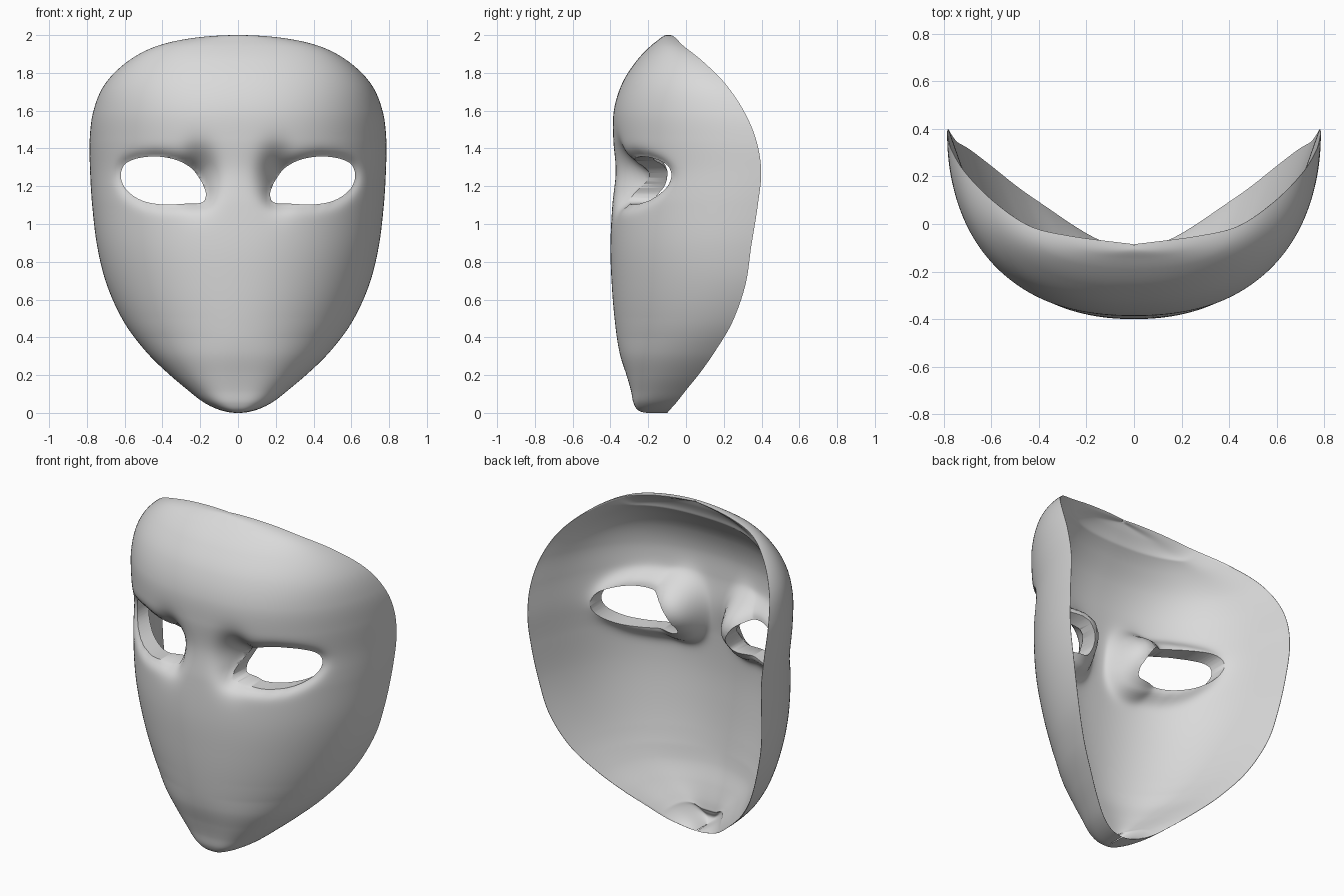
import bpy, bmesh, math
from mathutils import Vector

if "Cube" in bpy.data.objects:
    bpy.data.objects.remove(bpy.data.objects["Cube"])

# Rows of the mask: height, half width, front y, rim y
KEYS = [(0, .003, -.20, -.10), (.012, .085, -.25, -.09), (.05, .172, -.277, -.055), (.12, .265, -.292, 0),
        (.2, .36, -.315, .065), (.32, .483, -.352, .15), (.48, .603, -.376, .245), (.68, .695, -.393, .315),
        (.88, .745, -.40, .345), (1.1, .772, -.39, .38), (1.28, .783, -.373, .398), (1.45, .785, -.385, .37),
        (1.6, .765, -.382, .305), (1.74, .705, -.34, .21), (1.86, .585, -.265, .09),
        (1.94, .435, -.19, -.01), (1.98, .27, -.14, -.05), (2.0, .003, -.10, -.085)]
# Eye opening seen from the front (x, z)
EYE = [(.17, 1.15), (.193, 1.113), (.29, 1.107), (.40, 1.103), (.51, 1.125), (.59, 1.18), (.62, 1.25),
       (.60, 1.315), (.53, 1.348), (.43, 1.357), (.33, 1.34), (.25, 1.298), (.203, 1.24), (.178, 1.19)]
ROWS, COLS = 230, 130


def catmull(p0, p1, p2, p3, t):
    return tuple(.5 * (2 * b + (c - a) * t + (2 * a - 5 * b + 4 * c - d) * t * t
                       + (3 * b - a - 3 * c + d) * t ** 3) for a, b, c, d in zip(p0, p1, p2, p3))


ANG = [math.acos(1 - k[0]) for k in KEYS]


def row(a):
    """Half width, front y and rim y at row angle a (cubic Hermite)."""
    i = max(j for j in range(len(ANG) - 1) if ANG[j] <= a + 1e-9)
    h = ANG[i + 1] - ANG[i]
    t = (a - ANG[i]) / h

    def slope(j, c):
        lo, hi = max(j - 1, 0), min(j + 1, len(ANG) - 1)
        return (KEYS[hi][c] - KEYS[lo][c]) / (ANG[hi] - ANG[lo])
    return [(2 * t**3 - 3 * t * t + 1) * KEYS[i][c] + (t**3 - 2 * t * t + t) * h * slope(i, c)
            + (3 * t * t - 2 * t**3) * KEYS[i + 1][c] + (t**3 - t * t) * h * slope(i + 1, c)
            for c in (1, 2, 3)]


n = len(EYE)
eye = [catmull(EYE[i - 1], EYE[i], EYE[(i + 1) % n], EYE[(i + 2) % n], k / 6)
       for i in range(n) for k in range(6)]


def inside(x, z):
    hit = False
    for (x1, z1), (x2, z2) in zip(eye, eye[1:] + eye[:1]):
        if (z1 > z) != (z2 > z) and x < x1 + (z - z1) * (x2 - x1) / (z2 - z1):
            hit = not hit
    return hit


def eye_gap(x, z):
    """Distance to the eye opening, 0 inside it."""
    x = abs(x)
    if not (0 < x < .76 and .94 < z < 1.52):
        return 1
    return 0 if inside(x, z) else min(math.hypot(x - p, z - q) for p, q in eye)


def socket(x, z):
    """How far the face is pressed back at the inner eye corners and brow."""
    x = abs(x)
    g = .12 * math.exp(-((x - .21) / .085) ** 2 - ((z - 1.25) / .13) ** 2)
    return g + .02 * math.exp(-((x - .36) / .2) ** 2 - ((z - 1.25) / .13) ** 2)


# Outer face, before the eyelids are rolled in
grid, info = [], []
for i in range(ROWS + 1):
    a = math.pi * i / ROWS
    z = 1 - math.cos(a)
    w, yf, yb = row(a)
    p = 2.05 + .3 * min(1, max(0, (z - .5) / .7)) + 1.1 * max(0, 1 - z / .4) ** 1.3
    line = []
    for j in range(COLS + 1):
        s = math.sin(math.pi * (j / COLS - .5))
        y = yb - (yb - yf) * max(0, 1 - abs(s) ** p) ** (1 / 2.1)
        line.append(Vector((w * s, y + socket(w * s, z) * (1 - s ** 6), z)))
    grid.append(line)
    info.append((z, w, yb - yf))

# Shell: each row is a closed ring, across the front and back along the offset inside
bm = bmesh.new()
rings = []
for i, (z, w, depth) in enumerate(info):
    t = min(.07, depth * .35, w * .35)
    front, back = [], []
    for j, v in enumerate(grid[i]):
        up = grid[min(i + 1, ROWS)][j] - grid[max(i - 1, 0)][j]
        side = grid[i][min(j + 1, COLS)] - grid[i][max(j - 1, 0)]
        inward = up.cross(side).normalized()
        if inward.y < 0 and abs(v.x) < w * .9:
            inward.y = 0
        u = abs(2 * j / COLS - 1)
        gap = eye_gap(v.x, z)
        roll = Vector((0, .035 * math.exp(-(gap / .03) ** 1.5), 0))
        lip = Vector((0, .06 * math.exp(-(gap / .06) ** 2), 0))
        front.append(bm.verts.new(v + roll))
        back.append(bm.verts.new(v + lip + inward * t * (.03 + .97 * (1 - u ** 8))))
    rings.append(front + back[::-1])
m = len(rings[0])
for r0, r1 in zip(rings, rings[1:]):
    for j in range(m):
        k = (j + 1) % m
        bm.faces.new((r0[j], r0[k], r1[k], r1[j]))
bm.faces.new(rings[0][::-1])
bm.faces.new(rings[-1])
bmesh.ops.recalc_face_normals(bm, faces=bm.faces)
me = bpy.data.meshes.new("mask")
bm.to_mesh(me)
bm.free()
mask = bpy.data.objects.new("mask", me)
bpy.context.collection.objects.link(mask)

# Eye cutters: the outline pushed straight through, one each side
bm = bmesh.new()
for side in (1, -1):
    front = [bm.verts.new((side * x, -.7, z)) for x, z in eye]
    back = [bm.verts.new((side * x, .35, z)) for x, z in eye]
    bm.faces.new(front)
    bm.faces.new(back[::-1])
    for j in range(len(eye)):
        bm.faces.new((front[j - 1], front[j], back[j], back[j - 1]))
bmesh.ops.recalc_face_normals(bm, faces=bm.faces)
cm = bpy.data.meshes.new("eye_cutter")
bm.to_mesh(cm)
bm.free()
cutter = bpy.data.objects.new("eye_cutter", cm)
bpy.context.collection.objects.link(cutter)
cutter.hide_render = True

bpy.context.view_layer.objects.active = mask
mask.select_set(True)
mod = mask.modifiers.new("eyes", "BOOLEAN")
mod.operation, mod.solver, mod.object = "DIFFERENCE", "EXACT", cutter
bpy.ops.object.modifier_apply(modifier=mod.name)
bpy.data.objects.remove(cutter)

# Plain grey, smooth with crisp rims
grey = bpy.data.materials.new("plain grey")
grey.diffuse_color = (.7, .7, .7, 1)
grey.use_nodes = True
grey.node_tree.nodes["Principled BSDF"].inputs["Base Color"].default_value = grey.diffuse_color
mask.data.materials.clear()
mask.data.materials.append(grey)
bpy.ops.object.shade_smooth_by_angle(angle=math.radians(50))
